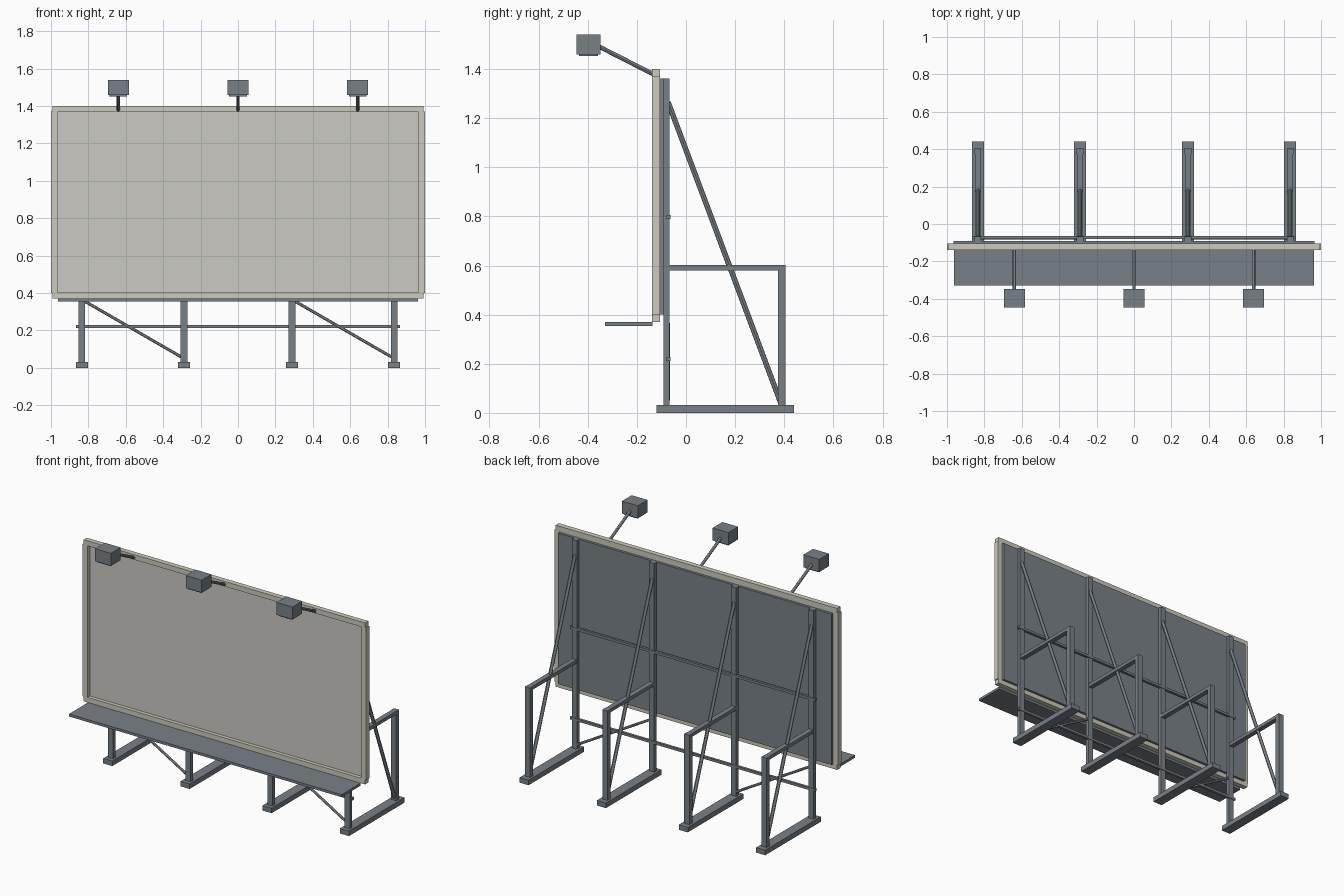
import bpy
from mathutils import Vector

cube = bpy.data.objects.get("Cube")
if cube:
    bpy.data.objects.remove(cube, do_unlink=True)


def material(name, rgb):
    m = bpy.data.materials.new(name)
    m.use_nodes = True
    m.diffuse_color = (*rgb, 1)
    m.node_tree.nodes["Principled BSDF"].inputs["Base Color"].default_value = (*rgb, 1)
    return m


steel = material("steel grey", (0.19, 0.22, 0.245))
cream = material("frame cream", (0.61, 0.60, 0.51))
paper = material("panel off white", (0.60, 0.59, 0.55))


def box(name, x, y, z, mat):
    """Box from (low, high) ranges on each axis."""
    mid = [(a + b) / 2 for a, b in (x, y, z)]
    bpy.ops.mesh.primitive_cube_add(size=1, location=mid)
    ob = bpy.context.object
    ob.name = name
    ob.scale = [b - a for a, b in (x, y, z)]
    bpy.ops.object.transform_apply(location=False, rotation=False, scale=True)
    ob.data.materials.append(mat)
    return ob


def rod(name, start, end, radius, mat):
    """Round tube between two points."""
    a, b = Vector(start), Vector(end)
    bpy.ops.mesh.primitive_cylinder_add(vertices=12, radius=radius,
                                        depth=(b - a).length, location=(a + b) / 2)
    ob = bpy.context.object
    ob.name = name
    ob.rotation_euler = (b - a).to_track_quat("Z", "Y").to_euler()
    ob.data.materials.append(mat)
    bpy.ops.object.shade_smooth_by_angle()
    return ob


def around(c, half):
    return (c - half, c + half)


# Display panel and its backing
WIDE = (-0.965, 0.965)
box("display_panel", WIDE, (-0.114, -0.106), (0.40, 1.37), paper)
box("panel_backing", WIDE, (-0.106, -0.09), (0.40, 1.362), steel)

# Raised frame
FRAME_Y = (-0.138, -0.105)
box("frame_top", (-0.993, 0.993), FRAME_Y, (1.368, 1.40), cream)
box("frame_bottom", (-0.993, 0.993), FRAME_Y, (0.37, 0.402), cream)
for side, x in (("left", (0.965, 1.0)), ("right", (-1.0, -0.965))):
    box("frame_" + side, x, FRAME_Y, (0.40, 1.37), cream)

# Walkway below the face
box("walkway", (-0.962, 0.962), (-0.33, -0.137), (0.354, 0.37), steel)

# Four support trestles
POSTS = (-0.835, -0.289, 0.289, 0.835)
for i, x in enumerate(POSTS, 1):
    box(f"base_beam_{i}", around(x, 0.032), (-0.12, 0.44), (0, 0.032), steel)
    box(f"front_post_{i}", around(x, 0.018), (-0.092, -0.067), (0.03, 1.362), steel)
    box(f"rear_post_{i}", around(x, 0.018), (0.375, 0.405), (0.03, 0.602), steel)
    box(f"trestle_rail_{i}", around(x, 0.016), (-0.07, 0.405), (0.58, 0.602), steel)
    rod(f"rear_brace_{i}", (x, -0.073, 1.265), (x, 0.388, 0.035), 0.011, steel)

# Horizontal rails and diagonal braces joining the posts
for name, z in (("lower", 0.22), ("upper", 0.797)):
    box(name + "_cross_rail", (-0.865, 0.865), (-0.08, -0.064), around(z, 0.008), steel)
for i in (0, 2):
    rod(f"cross_brace_{i // 2 + 1}", (POSTS[i], -0.074, 0.365),
        (POSTS[i + 1], -0.074, 0.05), 0.008, steel)

# Lamps on arms above the frame
for i, x in enumerate((-0.64, 0, 0.64), 1):
    rod(f"lamp_arm_{i}", (x, -0.128, 1.376), (x, -0.365, 1.497), 0.009, steel)
    box(f"lamp_housing_{i}", around(x, 0.056), (-0.446, -0.348), (1.46, 1.54), steel)
    box(f"lamp_lens_{i}", around(x, 0.047), (-0.436, -0.358), (1.452, 1.461), steel)
